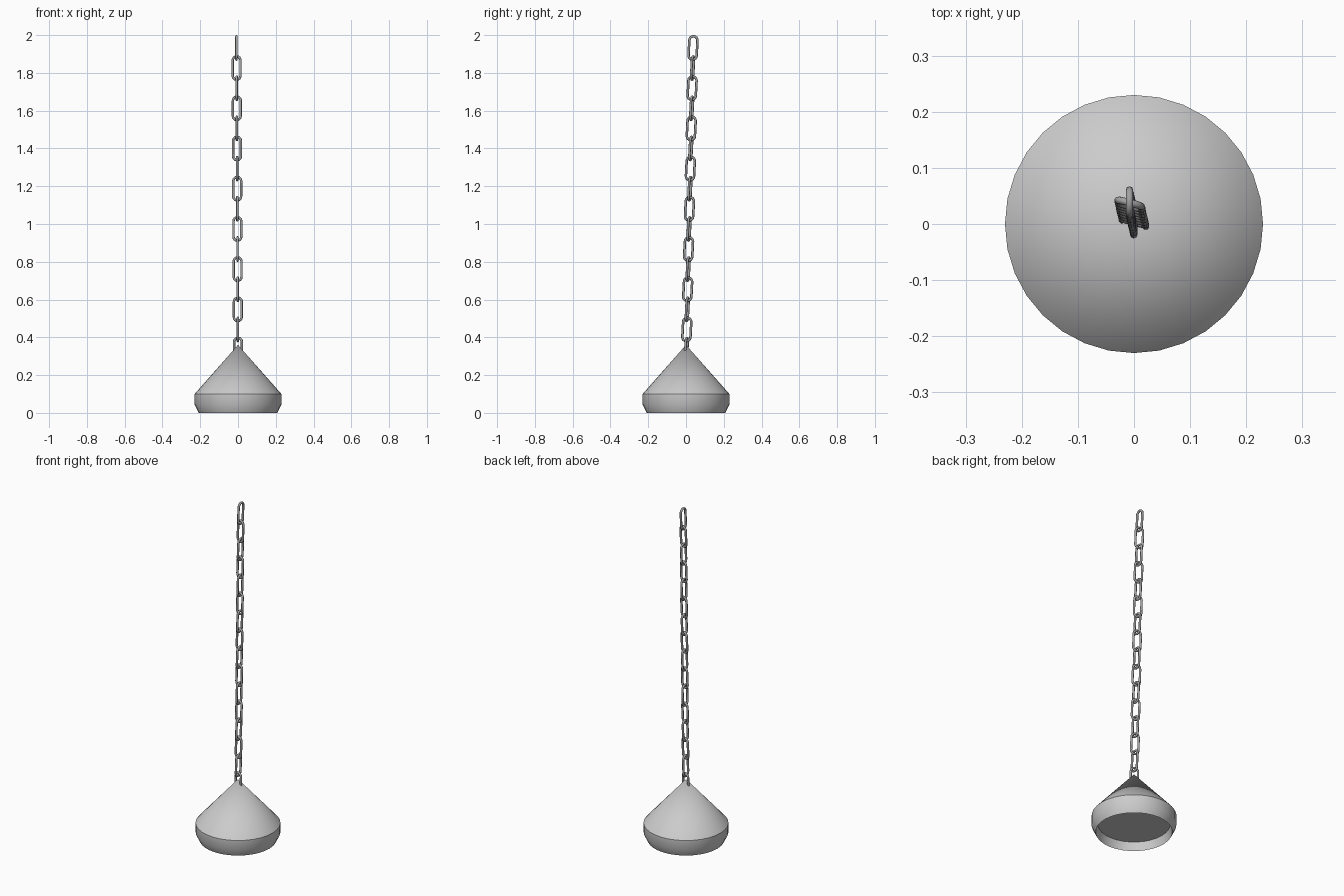
import bpy, bmesh, math
from mathutils import Matrix, Vector

if "Cube" in bpy.data.objects:
    bpy.data.objects.remove(bpy.data.objects["Cube"])


def material(name, v):
    m = bpy.data.materials.new(name)
    m.diffuse_color = (v, v, v, 1)
    m.use_nodes = True
    m.node_tree.nodes["Principled BSDF"].inputs["Base Color"].default_value = m.diffuse_color
    return m


shade_grey = material("light grey metal", 0.6)
chain_grey = material("mid grey metal", 0.36)


def finish(bm, name, mat, angle):
    me = bpy.data.meshes.new(name)
    bm.to_mesh(me)
    bm.free()
    ob = bpy.data.objects.new(name, me)
    bpy.context.collection.objects.link(ob)
    me.materials.append(mat)
    bpy.ops.object.select_all(action='DESELECT')
    bpy.context.view_layer.objects.active = ob
    ob.select_set(True)
    bpy.ops.object.shade_smooth_by_angle(angle=math.radians(angle))
    return ob


# Lampshade: recessed underside, tucked-in rim, band and cone
SIDES = 32
bm = bmesh.new()


def ring(r, z):
    return [bm.verts.new((r * math.cos(2 * math.pi * i / SIDES),
                          r * math.sin(2 * math.pi * i / SIDES), z))
            for i in range(SIDES)]


rings = [ring(0.197, 0.05), ring(0.208, 0.0), ring(0.23, 0.045), ring(0.23, 0.10)]
apex = bm.verts.new((0, 0, 0.36))
bm.faces.new(list(reversed(rings[0])))
for i in range(SIDES):
    j = (i + 1) % SIDES
    for low, high in zip(rings, rings[1:]):
        bm.faces.new((low[i], low[j], high[j], high[i]))
    bm.faces.new((rings[-1][i], rings[-1][j], apex))
finish(bm, "lampshade", shade_grey, 35)


# Chain link: stadium path in the local XZ plane swept with a round wire
def add_link(bm, matrix, half_w=0.0215, half_h=0.0618, wire=0.0066, arc=8, seg=8):
    path = []
    for side in (1, -1):
        for k in range(arc + 1):
            a = math.pi * k / arc
            n = Vector((math.cos(a), 0, math.sin(a))) * side
            path.append((n * half_w + Vector((0, 0, side * (half_h - half_w))), n))
    loops = []
    for p, n in path:
        loops.append([bm.verts.new(matrix @ (p + wire * (
            n * math.cos(2 * math.pi * s / seg)
            + Vector((0, 1, 0)) * math.sin(2 * math.pi * s / seg))))
            for s in range(seg)])
    for a, b in zip(loops, loops[1:] + loops[:1]):
        for s in range(seg):
            t = (s + 1) % seg
            bm.faces.new((a[s], a[t], b[t], b[s]))


# Slightly leaning chain of alternating links
bm = bmesh.new()
for i in range(16):
    z = 1.932 - i * 0.10645
    f = (z - 0.34) / 1.59
    turn = 90 if i % 2 == 0 else -15
    m = (Matrix.Translation((-0.008 * f, 0.002 + 0.035 * f, z))
         @ Matrix.Rotation(math.radians(-3), 4, 'X')
         @ Matrix.Rotation(math.radians(turn), 4, 'Z'))
    add_link(bm, m)
bmesh.ops.recalc_face_normals(bm, faces=bm.faces)
finish(bm, "chain", chain_grey, 60)
